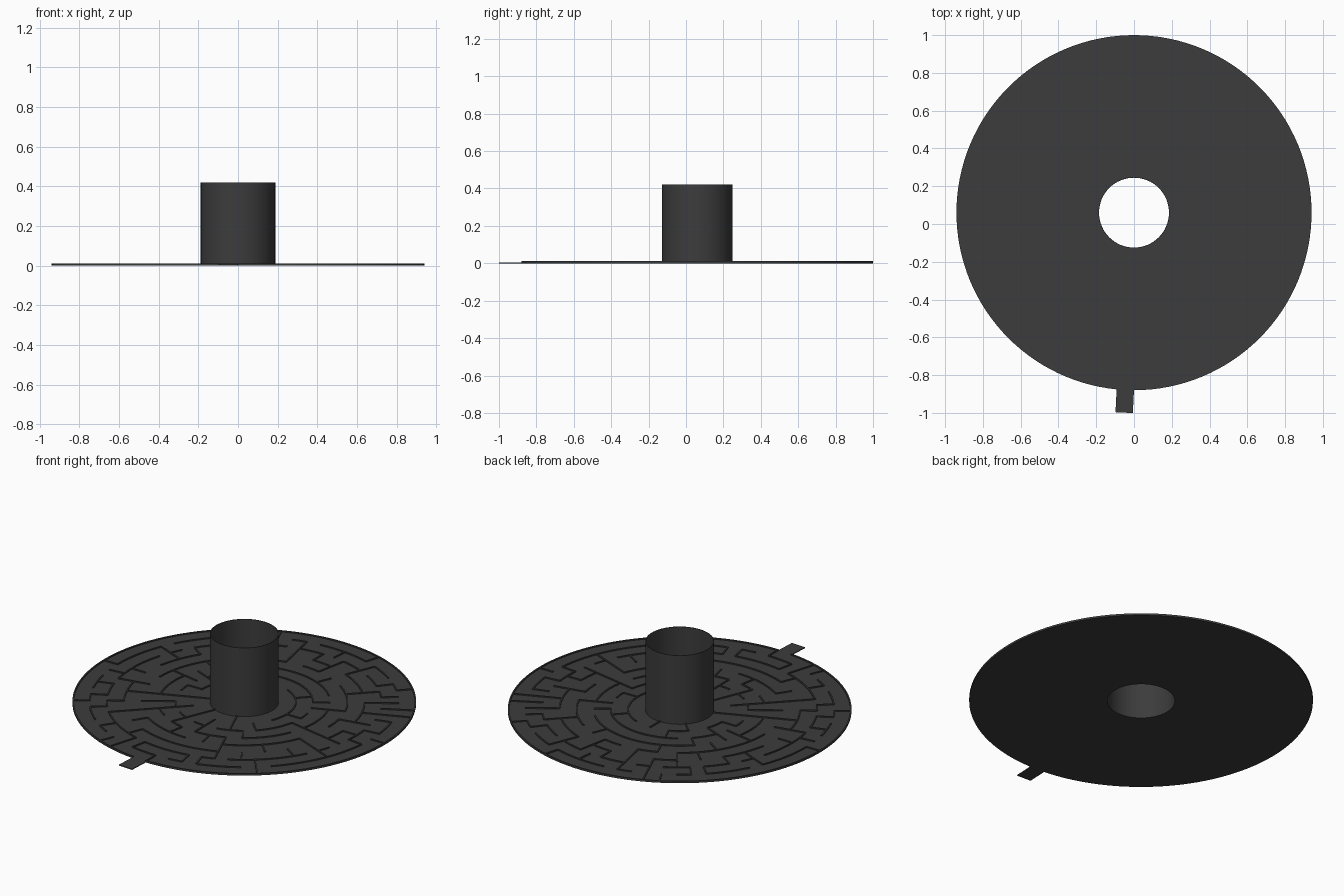
import bpy, bmesh, math, random

if "Cube" in bpy.data.objects:
    bpy.data.objects.remove(bpy.data.objects["Cube"])

random.seed(7)
CY = 0.06            # centre of the disc in y
S = 0.094            # corridor width
R_IN, R_OUT = 2, 10  # maze rings, in corridor widths
BASE, TOP, W = 0.005, 0.0115, 0.008
START = -math.pi / 2

dark = bpy.data.materials.new("dark_grey")
dark.diffuse_color = (0.045, 0.045, 0.045, 1)
dark.use_nodes = True
dark.node_tree.nodes["Principled BSDF"].inputs["Base Color"].default_value = dark.diffuse_color


def arc(bm, r0, r1, z0, z1, a0=0.0, a1=2 * math.pi, n=128):
    """Solid arc band between two radii; closes on itself for a full turn."""
    full = abs(a1 - a0 - 2 * math.pi) < 1e-6
    secs = []
    for i in range(n if full else n + 1):
        a = START + a0 + (a1 - a0) * i / n
        c, s = math.cos(a), math.sin(a)
        secs.append([bm.verts.new((r * c, CY + r * s, z))
                     for r, z in ((r0, z0), (r1, z0), (r1, z1), (r0, z1))])
    for i in range(n):
        p, q = secs[i], secs[(i + 1) % len(secs)]
        for j in range(4):
            k = (j + 1) % 4
            bm.faces.new((p[j], p[k], q[k], q[j]))
    if not full:
        bm.faces.new(secs[0])
        bm.faces.new(secs[-1][::-1])


def spoke(bm, a, r0, r1, z0, z1, w):
    """Straight box along a radius."""
    c, s = math.cos(START + a), math.sin(START + a)
    rows = [[bm.verts.new((r * c - t * s, CY + r * s + t * c, z))
             for t, z in ((-w / 2, z0), (w / 2, z0), (w / 2, z1), (-w / 2, z1))]
            for r in (r0, r1)]
    for j in range(4):
        k = (j + 1) % 4
        bm.faces.new((rows[0][j], rows[0][k], rows[1][k], rows[1][j]))
    bm.faces.new(rows[0])
    bm.faces.new(rows[1][::-1])


def finish(bm, name):
    bmesh.ops.recalc_face_normals(bm, faces=bm.faces)
    me = bpy.data.meshes.new(name)
    bm.to_mesh(me)
    bm.free()
    me.materials.append(dark)
    ob = bpy.data.objects.new(name, me)
    bpy.context.collection.objects.link(ob)
    bpy.ops.object.select_all(action='DESELECT')
    ob.select_set(True)
    bpy.context.view_layer.objects.active = ob
    bpy.ops.object.shade_smooth_by_angle(angle=math.radians(30))


def cells(k):
    return 16 if k < 4 else 32 if k < 8 else 64


def neighbours(k, i):
    n = cells(k)
    out = [(k, (i + 1) % n), (k, (i - 1) % n)]
    if k > R_IN:
        out.append((k - 1, i * cells(k - 1) // n))
    if k < R_OUT - 1:
        f = cells(k + 1) // n
        out += [(k + 1, i * f + j) for j in range(f)]
    return out


# Carve the circular maze by depth-first search
stack, seen, open_ = [(R_OUT - 1, 63)], {(R_OUT - 1, 63)}, set()
while stack:
    here = stack[-1]
    free = [c for c in neighbours(*here) if c not in seen]
    if not free:
        stack.pop()
        continue
    nxt = random.choice(free)
    open_.add(frozenset((here, nxt)))
    seen.add(nxt)
    stack.append(nxt)

# Base disc with central hole
bm = bmesh.new()
arc(bm, R_IN * S - 0.003, R_OUT * S, 0, BASE)
finish(bm, "base_disc")

# Tall central tube
bm = bmesh.new()
arc(bm, R_IN * S - 0.003, R_IN * S, 0, 0.42, n=64)
finish(bm, "centre_tube")

# Entrance tab, one cell wide
bm = bmesh.new()
step = 2 * math.pi / 64
spoke(bm, -step / 2, R_OUT * S - 0.01, 1.06, 0, BASE, 0.092)
finish(bm, "entrance_tab")

# Maze walls: radial spokes, ring arcs, outer rim with a doorway
bm = bmesh.new()
for k in range(R_IN, R_OUT):
    n = cells(k)
    da = 2 * math.pi / n
    for i in range(n):
        if frozenset(((k, i), (k, (i + 1) % n))) not in open_:
            spoke(bm, (i + 1) * da, k * S, (k + 1) * S, BASE, TOP, W)
    if k == R_IN:
        continue
    solid = [frozenset(((k, i), (k - 1, i * cells(k - 1) // n))) not in open_
             for i in range(n)]
    i = 0
    while i < n:
        j = i
        while j < n and solid[j]:
            j += 1
        if j > i:
            arc(bm, k * S - W / 2, k * S + W / 2, BASE, TOP,
                i * da, j * da, (j - i) * 128 // n)
        i = j + 1
arc(bm, R_OUT * S - W, R_OUT * S, BASE, TOP, 0, 63 * step, 126)
finish(bm, "maze_walls")
